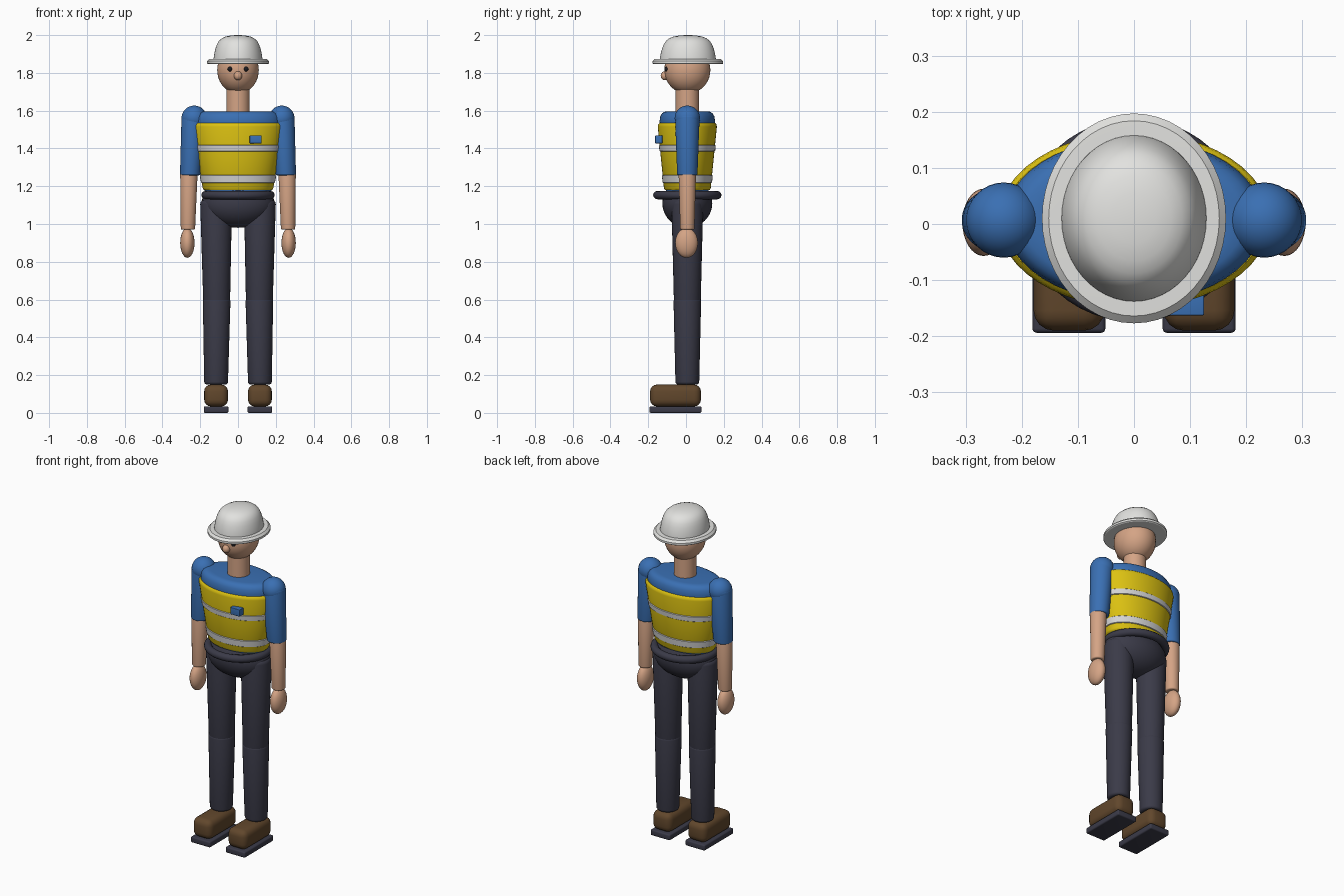
import bpy, bmesh, math
from mathutils import Vector

if "Cube" in bpy.data.objects:
    bpy.data.objects.remove(bpy.data.objects["Cube"])

CY = 0.007  # depth of the body axis


def material(name, rgb):
    m = bpy.data.materials.new(name)
    m.diffuse_color = (*rgb, 1)
    m.use_nodes = True
    m.node_tree.nodes["Principled BSDF"].inputs["Base Color"].default_value = m.diffuse_color
    return m


SKIN = material("skin", (0.66, 0.37, 0.235))
BLUE = material("shirt blue", (0.042, 0.16, 0.45))
YELLOW = material("vest yellow", (0.72, 0.54, 0.006))
SILVER = material("reflective grey", (0.66, 0.66, 0.66))
WHITE = material("helmet white", (0.76, 0.76, 0.74))
NAVY = material("trouser navy", (0.043, 0.043, 0.065))
BROWN = material("boot brown", (0.12, 0.063, 0.025))
BLACK = material("eye black", (0.012, 0.012, 0.016))


def finish(bm, name, mat, angle=40):
    bmesh.ops.recalc_face_normals(bm, faces=bm.faces)
    me = bpy.data.meshes.new(name)
    bm.to_mesh(me)
    bm.free()
    me.materials.append(mat)
    ob = bpy.data.objects.new(name, me)
    bpy.context.collection.objects.link(ob)
    bpy.ops.object.select_all(action='DESELECT')
    ob.select_set(True)
    bpy.context.view_layer.objects.active = ob
    bpy.ops.object.shade_smooth_by_angle(angle=math.radians(angle))
    return ob


def loft(name, rings, mat, x=0, y=CY, n=48, angle=40):
    """Skin elliptical rings (z, rx, ry[, centre x]) and cap both ends."""
    bm = bmesh.new()
    loops = []
    for z, rx, ry, *cx in rings:
        c = cx[0] if cx else x
        loops.append([bm.verts.new((c + rx * math.cos(2 * math.pi * i / n),
                                    y + ry * math.sin(2 * math.pi * i / n), z)) for i in range(n)])
    for a, b in zip(loops, loops[1:]):
        for i in range(n):
            j = (i + 1) % n
            bm.faces.new((a[i], a[j], b[j], b[i]))
    bm.faces.new(loops[0])
    bm.faces.new(loops[-1])
    return finish(bm, name, mat, angle)


def ellipsoid(name, loc, radii, mat, seg=32):
    bm = bmesh.new()
    bmesh.ops.create_uvsphere(bm, u_segments=seg, v_segments=seg // 2, radius=1)
    for v in bm.verts:
        v.co = Vector(loc) + Vector(v.co[k] * radii[k] for k in range(3))
    return finish(bm, name, mat)


def box(name, lo, hi, mat, bevel):
    bm = bmesh.new()
    bmesh.ops.create_cube(bm, size=1)
    for v in bm.verts:
        v.co = [(lo[k] + hi[k]) / 2 + v.co[k] * (hi[k] - lo[k]) for k in range(3)]
    bmesh.ops.bevel(bm, geom=bm.edges[:], offset=bevel, segments=4, profile=0.5, affect='EDGES')
    return finish(bm, name, mat)


def limb(name, z0, z1, r0, r1, x0, x1, mat, rnd):
    """Tapered limb from z0 up to z1 with rounded ends."""
    rings = []
    for k in range(5):
        a = math.pi / 2 * k / 4
        r = r0 - rnd * (1 - math.sin(a))
        rings.append((z0 + rnd * (1 - math.cos(a)), r, r, x0))
    for k in range(5):
        a = math.pi / 2 * k / 4
        r = r1 - rnd * (1 - math.cos(a))
        rings.append((z1 - rnd * (1 - math.sin(a)), r, r, x1))
    return loft(name, rings, mat, n=32)


# Hard hat: brim and dome
loft("helmet_brim", [(1.846, 0.158, 0.181), (1.85, 0.164, 0.187), (1.862, 0.164, 0.187),
                     (1.874, 0.152, 0.174), (1.875, 0.12, 0.14)], WHITE, y=0.01, angle=30)
dome = [(1.86, 1), (1.88, 0.99), (1.905, 0.96), (1.93, 0.915), (1.952, 0.855), (1.97, 0.775),
        (1.983, 0.66), (1.992, 0.51), (1.998, 0.3), (2.0, 0.08)]
loft("helmet_dome", [(z, 0.13 * s, 0.149 * s) for z, s in dome], WHITE, y=0.01)

# Head, face and neck
ellipsoid("head", (0, CY, 1.815), (0.11, 0.122, 0.125), SKIN, 40)
ellipsoid("nose", (0, -0.112, 1.785), (0.022, 0.022, 0.024), SKIN, 20)
for s, side in ((-1, "left"), (1, "right")):
    ellipsoid("eye_" + side, (0.042 * s, -0.103, 1.82), (0.013, 0.012, 0.013), BLACK, 16)
loft("neck", [(1.56, 0.062, 0.062), (1.72, 0.062, 0.062)], SKIN)

# Shirt body
loft("shirt", [(1.165, 0.165, 0.108), (1.175, 0.176, 0.113), (1.5, 0.228, 0.145), (1.545, 0.231, 0.147),
               (1.57, 0.226, 0.143), (1.586, 0.214, 0.134), (1.594, 0.196, 0.121), (1.596, 0.17, 0.105)], BLUE)


# Vest cross-section widens with height
def vest_radii(z, grow=0.0):
    t = (z - 1.19) / 0.33
    return z, 0.187 + 0.056 * t + grow, 0.124 + 0.033 * t + grow


loft("vest", [vest_radii(1.178, -0.012), vest_radii(1.181, -0.004), vest_radii(1.19), vest_radii(1.36),
              vest_radii(1.515), vest_radii(1.528, -0.004), vest_radii(1.535, -0.012)], YELLOW)
for name, lo, hi in (("lower_stripe", 1.217, 1.259), ("upper_stripe", 1.384, 1.418)):
    loft(name, [vest_radii(lo), vest_radii(lo + 0.003, 0.004), vest_radii(hi - 0.003, 0.004),
                vest_radii(hi)], SILVER)
box("chest_badge", (0.062, -0.163, 1.427), (0.125, -0.125, 1.469), BLUE, 0.003)

# Belt ring and hips
bm = bmesh.new()
belt = []
for i in range(48):
    a = 2 * math.pi * i / 48
    belt.append([bm.verts.new(((0.172 + 0.022 * math.cos(b)) * math.cos(a),
                               CY + (0.159 + 0.022 * math.cos(b)) * math.sin(a),
                               1.153 + 0.022 * math.sin(b)))
                 for b in (2 * math.pi * k / 12 for k in range(12))])
for i in range(48):
    p, q = belt[i], belt[(i + 1) % 48]
    for k in range(12):
        m = (k + 1) % 12
        bm.faces.new((p[k], q[k], q[m], p[m]))
finish(bm, "belt", NAVY, 60)
ellipsoid("hips", (0, CY, 1.11), (0.192, 0.132, 0.13), NAVY, 40)

# Arms, legs and boots on both sides
for s, side in ((-1, "left"), (1, "right")):
    ellipsoid("shoulder_" + side, (0.232 * s, CY, 1.56), (0.067, 0.067, 0.067), BLUE)
    limb("sleeve_" + side, 1.258, 1.575, 0.054, 0.065, 0.253 * s, 0.234 * s, BLUE, 0.008)
    limb("forearm_" + side, 0.97, 1.275, 0.038, 0.046, 0.265 * s, 0.26 * s, SKIN, 0.008)
    ellipsoid("hand_" + side, (0.268 * s, 0.003, 0.9), (0.038, 0.06, 0.079), SKIN)
    limb("thigh_" + side, 0.565, 1.13, 0.071, 0.084, 0.113 * s, 0.116 * s, NAVY, 0.025)
    limb("shin_" + side, 0.15, 0.605, 0.063, 0.073, 0.116 * s, 0.113 * s, NAVY, 0.015)
    cx = 0.116 * s
    box("boot_" + side, (cx - 0.063, -0.19, 0.034), (cx + 0.063, 0.079, 0.15), BROWN, 0.036)
    box("sole_" + side, (cx - 0.065, -0.194, 0), (cx + 0.065, 0.082, 0.035), NAVY, 0.008)
